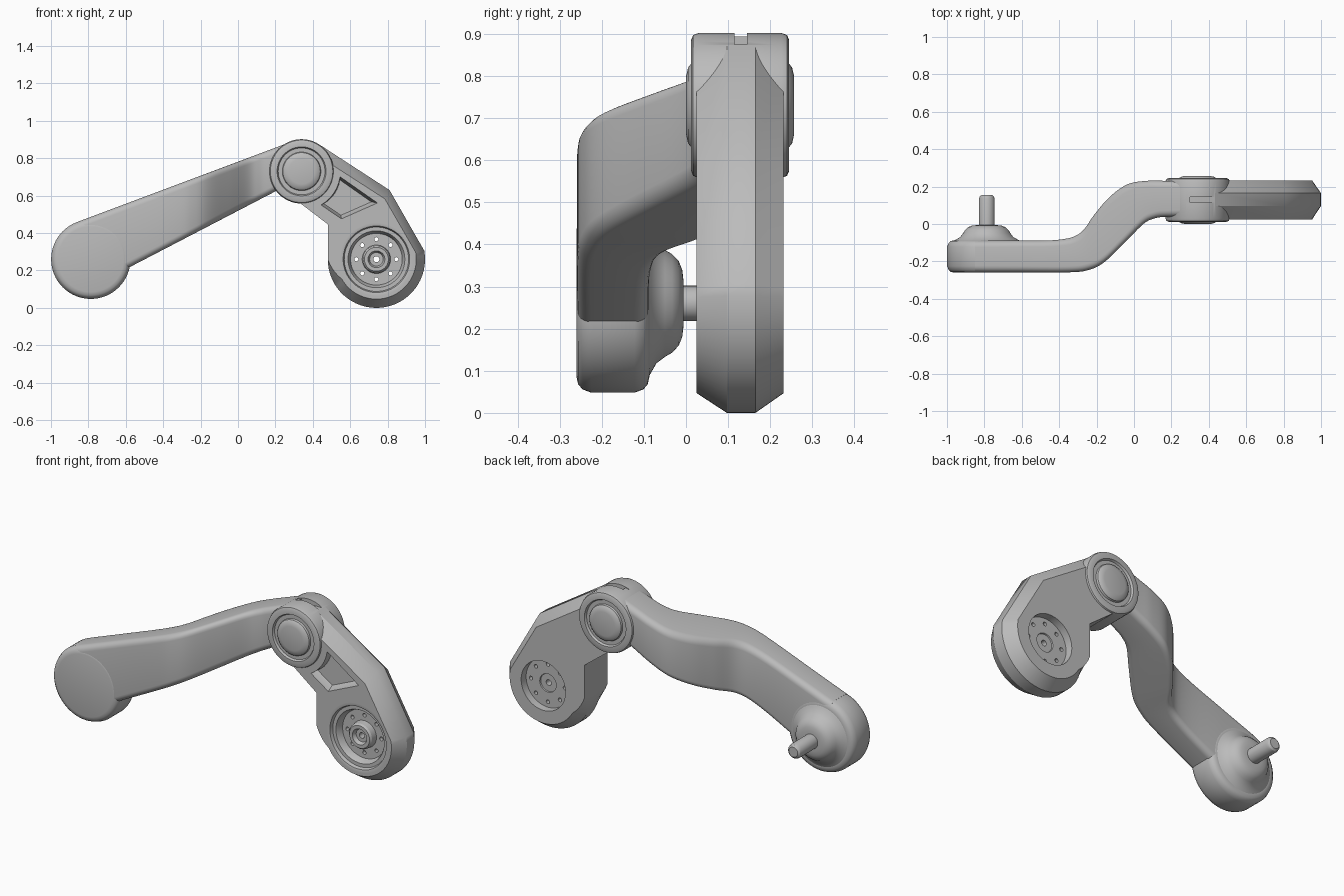
import bpy, bmesh
from math import sin, cos, pi, radians
from mathutils import Vector

old = bpy.data.objects.get("Cube")
if old:
    bpy.data.objects.remove(old, do_unlink=True)

grey = bpy.data.materials.new("plain_grey")
grey.use_nodes = True
COLOUR = (0.5, 0.5, 0.5, 1)
grey.diffuse_color = COLOUR
grey.node_tree.nodes["Principled BSDF"].inputs["Base Color"].default_value = COLOUR


def finish(name, bm):
    bmesh.ops.remove_doubles(bm, verts=bm.verts, dist=1e-5)
    bmesh.ops.recalc_face_normals(bm, faces=bm.faces)
    mesh = bpy.data.meshes.new(name)
    bm.to_mesh(mesh)
    bm.free()
    mesh.materials.append(grey)
    obj = bpy.data.objects.new(name, mesh)
    bpy.context.collection.objects.link(obj)
    return obj


def loft(name, rings, caps=True, closed=False):
    """Skin a list of equal-length point rings."""
    bm = bmesh.new()
    rows = [[bm.verts.new(p) for p in ring] for ring in rings]
    n = len(rows[0])
    pairs = list(zip(rows, rows[1:]))
    if closed:
        pairs.append((rows[-1], rows[0]))
    for a, b in pairs:
        for i in range(n):
            j = (i + 1) % n
            bm.faces.new((a[i], a[j], b[j], b[i]))
    if caps and not closed:
        bm.faces.new(rows[0])
        bm.faces.new(rows[-1])
    return finish(name, bm)


def lathe(name, profile, cx, cz, segs=64, closed=False):
    """Spin (radius, y) points about an axis along y; ends are capped unless closed."""
    rings = [[(cx + r * cos(2 * pi * i / segs), y, cz + r * sin(2 * pi * i / segs))
              for i in range(segs)] for r, y in profile]
    return loft(name, rings, closed=closed)


def cut(obj, cutter):
    mod = obj.modifiers.new("cut", 'BOOLEAN')
    mod.operation = 'DIFFERENCE'
    mod.solver = 'EXACT'
    mod.object = cutter
    bpy.context.view_layer.objects.active = obj
    bpy.ops.object.modifier_apply(modifier=mod.name)
    bpy.data.objects.remove(cutter, do_unlink=True)


def spline(pts, steps=5):
    """Catmull-Rom curve through the points."""
    p = [Vector(q) for q in pts]
    p = [2 * p[0] - p[1]] + p + [2 * p[-1] - p[-2]]
    out = []
    for a, b, c, d in zip(p, p[1:], p[2:], p[3:]):
        for k in range(steps):
            t = k / steps
            out.append(0.5 * (2 * b + (c - a) * t + (2 * a - 5 * b + 4 * c - d) * t * t
                              + (3 * b - a - 3 * c + d) * t ** 3))
    return out + [p[-2]]


PIVOT = (0.34, 0.73)
WHEEL = (0.74, 0.26)
PAD = (-0.787, 0.26)
parts = []

# Rounded end pad and its domed boss with pin
pad = lathe("end_pad", [(0.175, -0.26), (0.192, -0.256), (0.204, -0.246), (0.212, -0.225),
                        (0.212, -0.122), (0.204, -0.101), (0.192, -0.091), (0.175, -0.087)], *PAD)
boss = lathe("domed_boss", [(0.185, -0.095), (0.165, -0.083), (0.142, -0.07), (0.127, -0.05),
                            (0.117, -0.033), (0.1, -0.017), (0.08, -0.009), (0.055, -0.006)], *PAD)
pin = lathe("pin", [(0.042, -0.02), (0.042, 0.135), (0.038, 0.147), (0.028, 0.155)], *PAD, segs=32)

# Long arm: rounded rectangular section following an S bend
front = spline([(-0.85, -0.258), (-0.6, -0.258), (-0.34, -0.258), (-0.24, -0.245), (-0.16, -0.205),
                (-0.05, -0.1), (0.05, 0.0), (0.11, 0.03), (0.17, 0.038), (0.3, 0.038)])
back = spline([(-0.85, -0.089), (-0.65, -0.089), (-0.41, -0.085), (-0.29, -0.05), (-0.21, 0.053),
               (-0.13, 0.145), (-0.035, 0.212), (0.07, 0.231), (0.17, 0.231), (0.3, 0.231)])


def section(f, b, rad=0.035):
    side = (b - f).normalized()
    length = (b - f).length
    ring = []
    for u0, top, start in ((length - rad, True, 0), (rad, True, 90),
                           (rad, False, 180), (length - rad, False, 270)):
        for k in range(6):
            a = radians(start + 18 * k)
            p = f + side * (u0 + rad * cos(a))
            z = 0.459 + 0.375 * (p.x + 0.86) - rad if top else 0.22 + 0.52 * (p.x + 0.575) + rad
            ring.append((p.x, p.y, z + rad * sin(a)))
    return ring


arm = loft("long_arm", [section(f, b) for f, b in zip(front, back)])

# Pivot drum with a button and groove on both sides and a slot on top
MID = 0.1285
half = [(0.068, 0.0), (0.09, 0.005), (0.1, 0.013), (0.103, 0.024), (0.125, 0.024),
        (0.131, 0.012), (0.155, 0.012), (0.167, 0.017), (0.172, 0.03)]
drum = lathe("pivot_drum", half + [(r, 2 * MID - y) for r, y in reversed(half)], *PIVOT)
slot = loft("slot_cutter", [[(x, y, z) for x, y in ((0.28, 0.115), (0.437, 0.115),
                                                    (0.437, 0.145), (0.28, 0.145))]
                            for z in (0.875, 1.0)])
cut(drum, slot)

# Short arm: chamfered along its top, right and round lower edges
outer, inner = [], []
R = 0.26
for k in range(33):
    a = radians(180 + 190 * k / 32)
    inset = R - 0.047 * min(1, k / 5)
    for ring, r in ((outer, R), (inner, inset)):
        ring.append((WHEEL[0] + r * cos(a), WHEEL[1] + r * sin(a)))
outer += [(0.81, 0.63), (0.434, 0.874), (0.28, 0.6), (0.48, 0.447)]
inner += [(0.785, 0.583), (0.41, 0.825), (0.28, 0.6), (0.48, 0.447)]
short_arm = loft("short_arm", [[(x, y, z) for x, z in ring] for ring, y in
                               ((inner, 0.025), (outer, 0.097), (outer, 0.165), (inner, 0.232))])

# Tapered pocket in the front of the short arm
pocket = []
for k in range(7):
    a = radians(-8 - 52 * k / 6)
    pocket.append(Vector((PIVOT[0] + 0.208 * cos(a), PIVOT[1] + 0.208 * sin(a))))
pocket += [Vector((0.553, 0.476)), Vector((0.746, 0.561))]
centre = sum(pocket, Vector((0, 0))) / len(pocket)
cut(short_arm, loft("pocket_cutter", [
    [(q.x, y, q.y) for q in (centre + (p - centre) * s for p in pocket)]
    for s, y in ((1, 0.0), (1, 0.026), (0.84, 0.065))]))

# Wheel insert: stepped rings, hub, recessed back and a circle of bolt holes
cut(short_arm, lathe("bore_cutter", [(0.195, -0.1), (0.195, 0.4)], *WHEEL))
wheel = lathe("wheel_insert", [
    (0.016, 0.062), (0.036, 0.062), (0.045, 0.04), (0.064, 0.04), (0.072, 0.05), (0.076, 0.085),
    (0.138, 0.085), (0.146, 0.055), (0.152, 0.045), (0.172, 0.045), (0.178, 0.027), (0.185, 0.025),
    (0.196, 0.025), (0.196, 0.232), (0.14, 0.232), (0.138, 0.19), (0.052, 0.19), (0.05, 0.183),
    (0.016, 0.183)], *WHEEL, closed=True)
for k in range(8):
    a = k * pi / 4
    cut(wheel, lathe("bolt_hole_cutter", [(0.011, -0.1), (0.011, 0.4)],
                     WHEEL[0] + 0.107 * cos(a), WHEEL[1] + 0.107 * sin(a), segs=12))

# Smooth shading with sharp edges kept
parts = [pad, boss, pin, arm, drum, short_arm, wheel]
bpy.ops.object.select_all(action='DESELECT')
for obj in parts:
    obj.select_set(True)
bpy.context.view_layer.objects.active = arm
bpy.ops.object.shade_smooth_by_angle(angle=radians(32))
